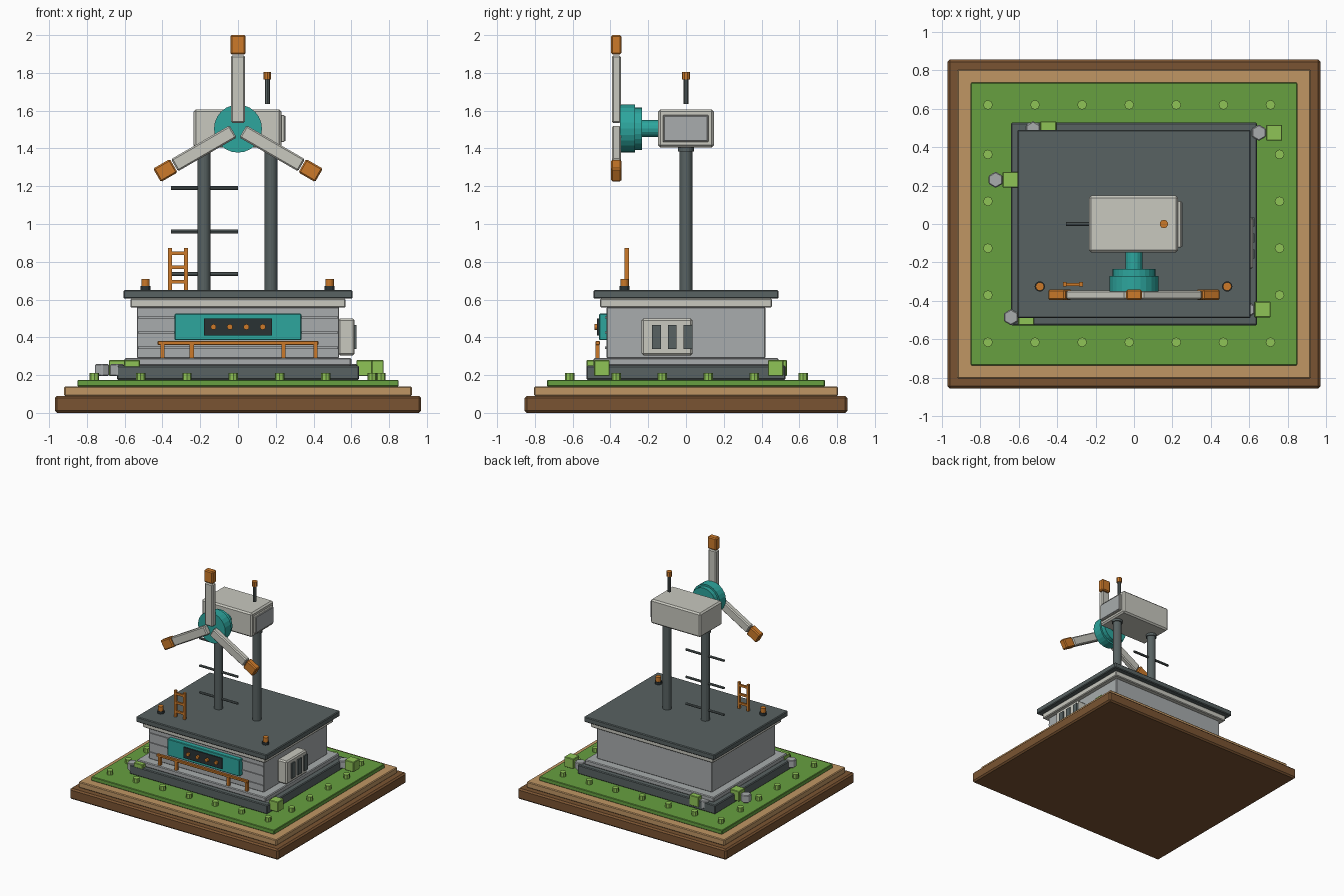
import bpy, bmesh, math
from mathutils import Matrix, Vector

if "Cube" in bpy.data.objects:
    bpy.data.objects.remove(bpy.data.objects["Cube"])


def srgb(r, g, b):
    f = lambda c: c / 12.92 if c <= 0.04045 else ((c + 0.055) / 1.055) ** 2.4
    return (f(r / 255), f(g / 255), f(b / 255), 1)


PALETTE = {
    "brown": (122, 84, 50), "tan": (192, 150, 100), "grass": (103, 160, 64),
    "slate": (88, 98, 98), "cream": (200, 200, 191), "grey": (168, 172, 173),
    "teal": (45, 166, 158), "orange": (204, 122, 42), "leaf": (143, 196, 86),
    "black": (42, 50, 52),
}
MATS = {}
for key, col in PALETTE.items():
    MATS[key] = bpy.data.materials.new(key)
    MATS[key].diffuse_color = srgb(*col)


def finish(bm, name, mat, bevel=0.0):
    me = bpy.data.meshes.new(name)
    bm.to_mesh(me)
    bm.free()
    me.materials.append(MATS[mat])
    ob = bpy.data.objects.new(name, me)
    bpy.context.collection.objects.link(ob)
    if bevel:
        mod = ob.modifiers.new("bevel", "BEVEL")
        mod.width, mod.segments = bevel, 1
        mod.limit_method = "ANGLE"
    return ob


def box(name, mat, x, y, z, bevel=0.0, turn=None):
    """Box from (min, max) ranges, optionally transformed by a matrix."""
    bm = bmesh.new()
    bmesh.ops.create_cube(bm, size=1)
    for v in bm.verts:
        v.co = Vector([(r[0] + r[1]) / 2 + c * (r[1] - r[0])
                       for r, c in zip((x, y, z), v.co)])
    if turn:
        bmesh.ops.transform(bm, matrix=turn, verts=bm.verts)
    return finish(bm, name, mat, bevel)


def rod(name, mat, p, q, r, sides=16, bevel=0.0):
    """Cylinder of radius r from point p to point q."""
    p, q = Vector(p), Vector(q)
    d = q - p
    m = Matrix.Translation((p + q) / 2) @ d.to_track_quat("Z", "Y").to_matrix().to_4x4()
    bm = bmesh.new()
    bmesh.ops.create_cone(bm, cap_ends=True, segments=sides, radius1=r,
                          radius2=r, depth=d.length, matrix=m)
    return finish(bm, name, mat, bevel)


def slab(name, mat, hx, hy, z0, z1, bevel=0.004):
    return box(name, mat, (-hx, hx), (-hy, hy), (z0, z1), bevel)


# Stepped ground and the building body
slab("base_board", "brown", 0.97, 0.855, 0, 0.09, 0.012)
slab("soil_step", "tan", 0.92, 0.805, 0.09, 0.14, 0.006)
slab("lawn", "grass", 0.85, 0.735, 0.14, 0.175)
slab("foundation", "slate", 0.64, 0.527, 0.175, 0.25, 0.006)
slab("plinth", "grey", 0.60, 0.49, 0.25, 0.29, 0.006)
slab("walls", "grey", 0.535, 0.42, 0.29, 0.56)
slab("cornice", "cream", 0.57, 0.455, 0.558, 0.605, 0.006)
slab("roof", "slate", 0.607, 0.49, 0.605, 0.65, 0.006)
for z in (0.345, 0.425, 0.505):
    box("wall_strip", "grey", (-0.53, 0.53), (-0.428, -0.415), (z - 0.006, z + 0.006))

# Front control panel with round lights
box("front_panel", "teal", (-0.335, 0.335), (-0.46, -0.415), (0.385, 0.525), 0.004)
box("display", "black", (-0.18, 0.18), (-0.47, -0.455), (0.41, 0.50))
for i in range(4):
    x = -0.13 + i * 0.087
    rod("panel_light", "orange", (x, -0.465, 0.455), (x, -0.485, 0.455), 0.015, 12)

# Front railing
box("rail", "orange", (-0.425, 0.425), (-0.48, -0.456), (0.36, 0.38), 0.003)
for x in (-0.40, -0.245, 0.24, 0.41):
    box("rail_post", "orange", (x - 0.011, x + 0.011), (-0.479, -0.457), (0.288, 0.362))

# Vent unit on the right wall
box("vent_box", "cream", (0.53, 0.618), (-0.235, 0.035), (0.305, 0.50), 0.01)
for i in range(3):
    y = -0.18 + i * 0.084
    box("vent_slot", "slate", (0.61, 0.628), (y, y + 0.047), (0.338, 0.466))

# Roof lamps
for x in (-0.49, 0.485):
    rod("lamp_base", "black", (x, -0.325, 0.65), (x, -0.325, 0.672), 0.027, 12)
    rod("lamp", "orange", (x, -0.325, 0.672), (x, -0.325, 0.71), 0.022, 12)

# Roof ladder
for x in (-0.36, -0.275):
    box("ladder_side", "orange", (x - 0.01, x + 0.01), (-0.325, -0.303), (0.65, 0.872))
for z in (0.695, 0.77, 0.845):
    box("ladder_rung", "orange", (-0.36, -0.275), (-0.322, -0.306), (z - 0.009, z + 0.009))

# Masts with cross rods
for x in (-0.18, 0.175):
    rod("mast", "slate", (x, 0, 0.65), (x, 0, 1.41), 0.035)
    rod("mast_collar", "slate", (x, 0, 1.385), (x, 0, 1.408), 0.043)
for z in (0.735, 0.96, 1.19):
    rod("cross_rod", "slate", (-0.355, 0, z), (0, 0, z), 0.01, 8)

# Housing, side hatch and antenna
box("housing", "cream", (-0.235, 0.23), (-0.148, 0.147), (1.405, 1.607), 0.012)
box("hatch_frame", "cream", (0.225, 0.246), (-0.122, 0.119), (1.434, 1.577), 0.003)
box("hatch", "grey", (0.24, 0.252), (-0.117, 0.114), (1.439, 1.572), 0.002)
rod("antenna", "slate", (0.155, 0, 1.635), (0.155, 0, 1.77), 0.014, 10)
rod("antenna_tip", "orange", (0.155, 0, 1.766), (0.155, 0, 1.806), 0.022, 10)

# Rotor: shaft, hub and three blades
C = 1.505
rod("shaft", "teal", (0, -0.145, C), (0, -0.24, C), 0.045, 16)
rod("hub_back", "teal", (0, -0.233, C), (0, -0.275, C), 0.112, 24)
rod("hub", "teal", (0, -0.27, C), (0, -0.35, C), 0.127, 24)
for i in range(3):
    turn = Matrix.Translation((0, 0, C)) @ Matrix.Rotation(math.radians(120 * i), 4, "Y")
    box("blade", "cream", (-0.037, 0.037), (-0.393, -0.345), (0.03, 0.388), 0.008, turn)
    box("blade_tip", "orange", (-0.041, 0.041), (-0.396, -0.341), (0.393, 0.495), 0.008, turn)

# Grass tufts around the lawn edge
spots = [(-0.76 + i * 0.245, y) for i in range(7) for y in (-0.615, 0.62)]
spots += [(x, -0.37 + i * 0.244) for i in range(4) for x in (-0.76, 0.757)]
for x, y in spots:
    rod("grass_tuft", "leaf", (x, y, 0.17), (x, y, 0.21), 0.025, 8)

# Rocks, each with a clipped shrub beside it
for x, y in ((0.65, 0.475), (-0.72, 0.23), (-0.64, -0.485), (-0.525, 0.493), (0.59, -0.445)):
    rod("rock", "grey", (x, y, 0.195), (x, y, 0.258), 0.042, 6, 0.005)
    box("shrub", "leaf", (x + 0.037, x + 0.121), (y - 0.041, y + 0.041), (0.195, 0.28), 0.004)

for m in bpy.data.materials:
    if m.users and not m.is_grease_pencil:
        m.use_nodes = True
        m.node_tree.nodes["Principled BSDF"].inputs["Base Color"].default_value = m.diffuse_color
